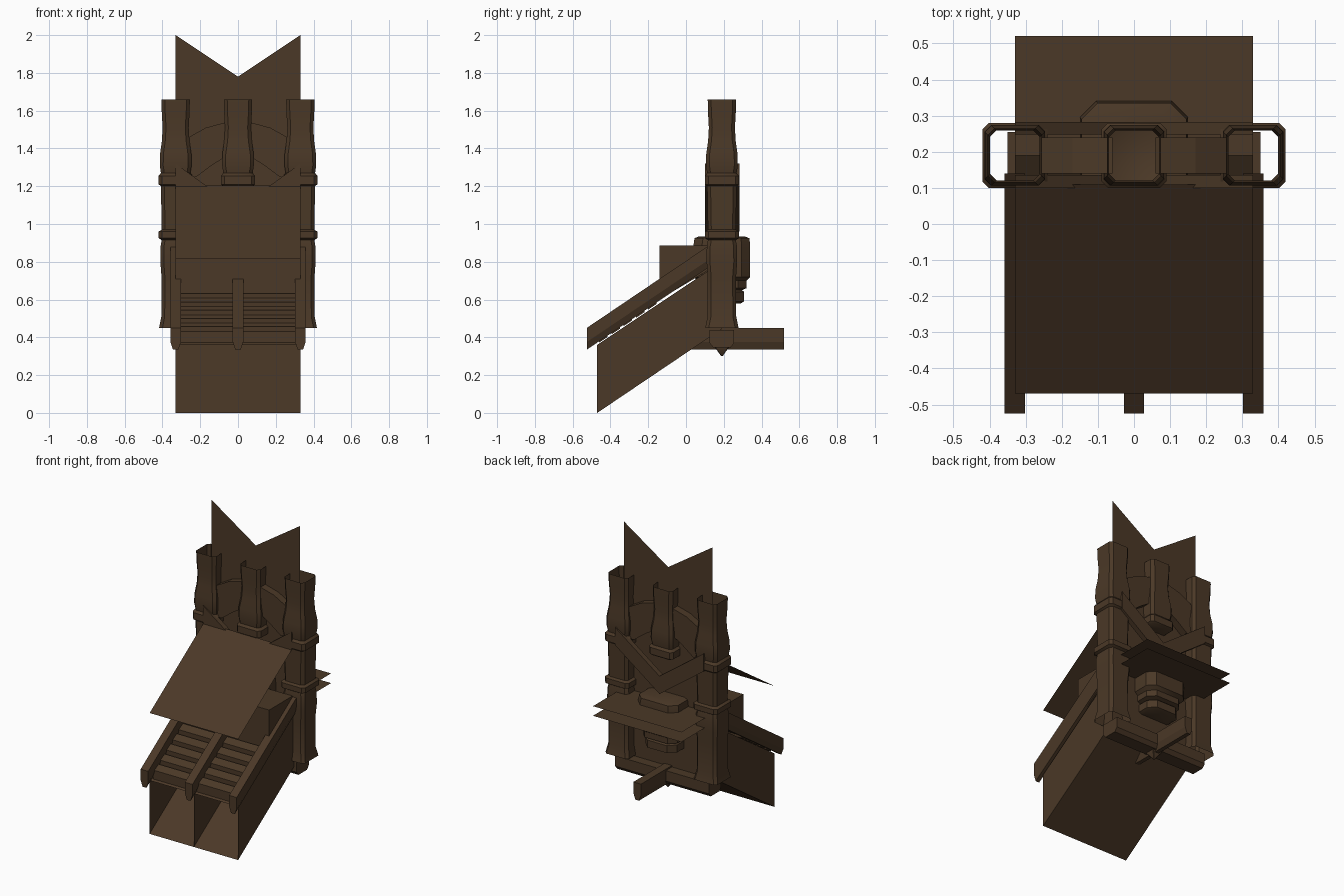
import bpy, bmesh, math

old = bpy.data.objects.get("Cube")
if old:
    bpy.data.objects.remove(old, do_unlink=True)

brown = bpy.data.materials.new("dark_brown")
brown.use_nodes = True
colour = (0.07, 0.04, 0.02, 1)
brown.diffuse_color = colour
bsdf = brown.node_tree.nodes["Principled BSDF"]
bsdf.inputs["Base Color"].default_value = colour
bsdf.inputs["Roughness"].default_value = 0.8

MID = 0.19      # depth of the pillar row
HALF = 0.33     # half width of the body
SLOPE = 0.675   # rise of the chute per unit depth


def finish(name, bm, smooth=False):
    bmesh.ops.recalc_face_normals(bm, faces=bm.faces)
    mesh = bpy.data.meshes.new(name)
    bm.to_mesh(mesh)
    bm.free()
    mesh.materials.append(brown)
    obj = bpy.data.objects.new(name, mesh)
    bpy.context.collection.objects.link(obj)
    if smooth:
        bpy.ops.object.select_all(action='DESELECT')
        obj.select_set(True)
        bpy.context.view_layer.objects.active = obj
        bpy.ops.object.shade_smooth_by_angle(angle=math.radians(35))
    return obj


def sheet(name, points):
    bm = bmesh.new()
    bm.faces.new([bm.verts.new(p) for p in points])
    return finish(name, bm)


def prism(name, start, end):
    """Solid between two matching outlines."""
    bm = bmesh.new()
    a = [bm.verts.new(p) for p in start]
    b = [bm.verts.new(p) for p in end]
    bm.faces.new(a)
    bm.faces.new(b)
    for i in range(len(a)):
        j = (i + 1) % len(a)
        bm.faces.new((a[i], a[j], b[j], b[i]))
    return finish(name, bm)


def across(name, outline, x0, x1):
    return prism(name, [(x0, y, z) for y, z in outline], [(x1, y, z) for y, z in outline])


def deep(name, outline, y0, y1):
    return prism(name, [(x, y0, z) for x, z in outline], [(x, y1, z) for x, z in outline])


def square_turned(name, x, profile, chamfer=0.018, closed=False):
    """Moulded shaft with a chamfered square section, profile = (half width, z)."""
    bm = bmesh.new()
    rings = []
    for h, z in profile:
        c = h - chamfer
        pts = [(h, -c), (h, c), (c, h), (-c, h), (-h, c), (-h, -c), (-c, -h), (c, -h)]
        rings.append([bm.verts.new((x + px, MID + py, z)) for px, py in pts])
    for a, b in zip(rings, rings[1:]):
        for i in range(8):
            j = (i + 1) % 8
            bm.faces.new((a[i], a[j], b[j], b[i]))
    if closed:
        bm.faces.new(rings[0])
        if name != "centre_baluster":
            bm.faces.new(rings[-1])
    return finish(name, bm, True)


# Three moulded tubes: two full pillars and a short centre one
cap = [(0.078, 1.2), (0.09, 1.21), (0.09, 1.255), (0.078, 1.27), (0.084, 1.31),
       (0.083, 1.37), (0.073, 1.44), (0.069, 1.51), (0.074, 1.6), (0.075, 1.66)]
shaft = [(0.088, 0.45), (0.076, 0.51), (0.075, 0.72), (0.081, 0.8), (0.08, 0.88),
         (0.074, 0.915), (0.09, 0.925), (0.09, 0.96), (0.074, 0.97)]
for side, x in (("right", -HALF), ("left", HALF)):
    square_turned(side + "_pillar", x, shaft + cap)
square_turned("centre_baluster", 0, cap, closed=True)

# Notched back panel
sheet("back_panel", [(-HALF, MID, 0.43), (HALF, MID, 0.43), (HALF, MID, 2),
                     (0, MID, 1.78), (-HALF, MID, 2)])

# Flared arms and diagonal braces, mirrored
arm = [(0.06, 1.54), (0.17, 1.51), (0.26, 1.46), (0.26, 1.25), (0.22, 1.25), (0.14, 1.31), (0.06, 1.36)]
brace = [(0, 1.08), (HALF, 1.32), (HALF, 1.2), (0, 0.96)]
for side, s in (("right", -1), ("left", 1)):
    deep(side + "_arm", [(s * x, z) for x, z in arm], MID - 0.05, MID + 0.05)
    for place, y in (("front", 0.1), ("back", 0.248)):
        deep(f"{side}_{place}_brace", [(s * x, z) for x, z in brace], y, y + 0.035)

# Sloping canopy and the two rear shelves
sheet("canopy", [(-HALF, -0.47, 0.815), (HALF, -0.47, 0.815), (HALF, 0.11, 1.205), (-HALF, 0.11, 1.205)])
for name, z in (("upper_shelf", 0.88), ("lower_shelf", 0.815)):
    sheet(name, [(-HALF, MID, z), (HALF, MID, z), (HALF, 0.52, z), (-HALF, 0.52, z)])

# Open chute: floor, deck, sides and divider
low, high = (-0.47, 0), (MID, 0.445)
top_low, top_high = (-0.47, 0.36), (MID, 0.8)
for name, (a, b) in (("chute_floor", (low, high)), ("chute_deck", (top_low, top_high))):
    sheet(name, [(-HALF, *a), (HALF, *a), (HALF, *b), (-HALF, *b)])
for name, x in (("right_chute_side", -HALF), ("chute_divider", 0), ("left_chute_side", HALF)):
    sheet(name, [(x, *p) for p in (low, high, top_high, top_low)])

# Block behind the slats
across("chute_head", [(-0.14, 0.6), (-0.14, 0.885), (0.11, 0.885), (0.11, 0.75)], -HALF, HALF)

# Sloping rails and the slats between them
rail = [(-0.028, 0), (0.028, 0), (0.028, -0.075), (0.014, -0.115), (-0.014, -0.115), (-0.028, -0.075)]
for name, x in (("right_rail", -HALF), ("centre_rail", 0), ("left_rail", HALF)):
    end = -0.12 if x == 0 else 0.14
    prism(name, [(x + dx, -0.525, 0.45 + dz) for dx, dz in rail],
          [(x + dx, end, 0.45 + (end + 0.525) * SLOPE + dz) for dx, dz in rail])
for i in range(5):
    y = -0.46 + i * 0.065
    z = 0.395 + (y + 0.47) * SLOPE
    across(f"slat_{i + 1}", [(y, z - 0.03), (y, z + 0.03), (y + 0.045, z + 0.055), (y + 0.045, z)],
           -0.31, 0.31)

# Under-frame: rear beam, cross beam and pointed drop
prism("rear_beam", [(dx, 0.03, 0.45 + dz) for dx, dz in rail], [(dx, 0.52, 0.45 + dz) for dx, dz in rail])
across("cross_beam", [(0.125, 0.44), (0.255, 0.44), (0.255, 0.37), (0.235, 0.345),
                      (0.145, 0.345), (0.125, 0.37)], -0.35, 0.35)
square_turned("pointed_drop", 0, [(0.004, 0.3), (0.035, 0.345), (0.035, 0.4)], 0.003, True)

# Stepped corbel under the rear shelves
square_turned("corbel", 0, [(0.1, 0.58), (0.118, 0.59), (0.118, 0.64), (0.106, 0.65), (0.13, 0.66),
                            (0.13, 0.7), (0.15, 0.72), (0.15, 0.89), (0.145, 0.925), (0.12, 0.935)],
              0.045, True)
